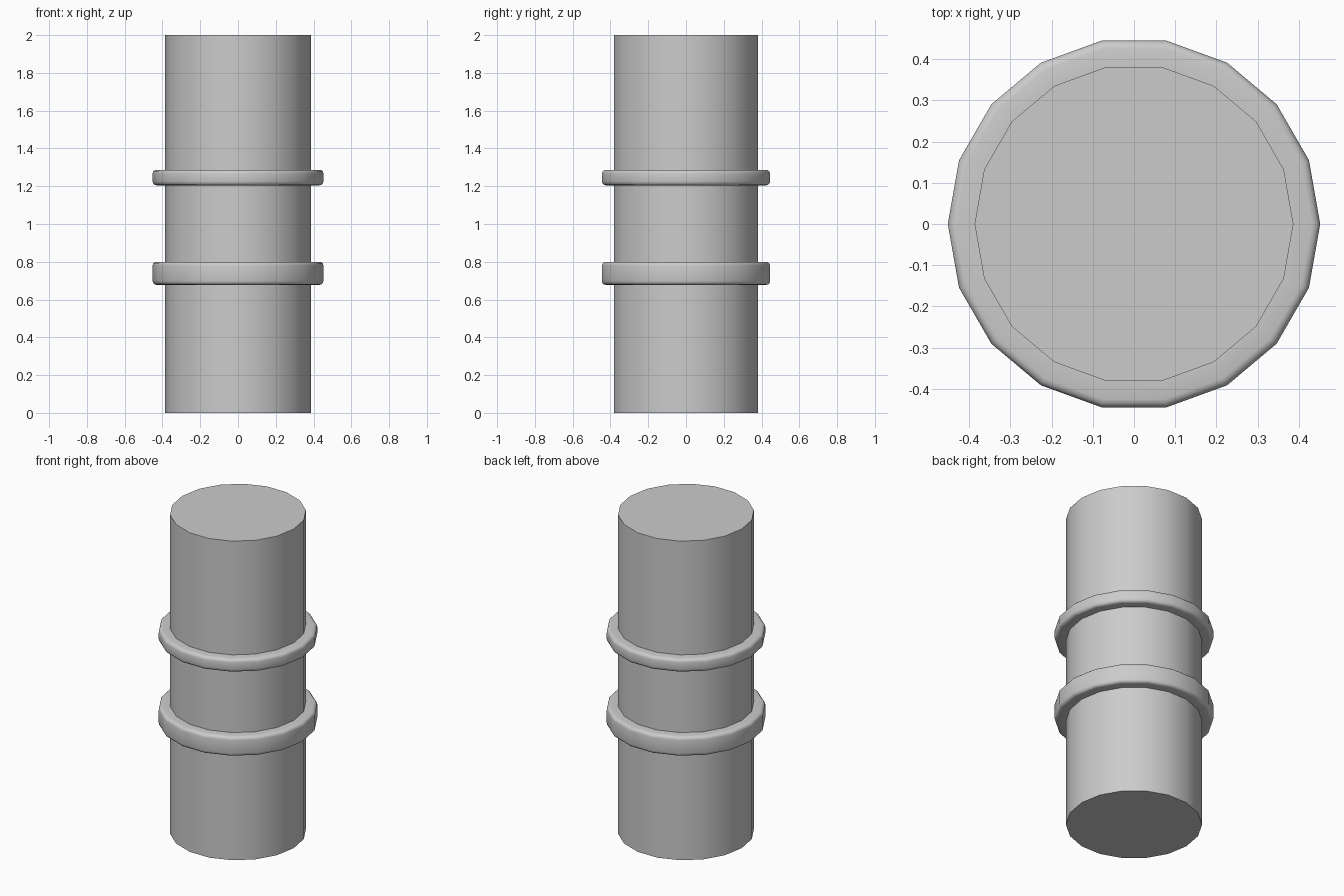
import bpy, bmesh
from math import sin, cos, pi

if "Cube" in bpy.data.objects:
    bpy.data.objects.remove(bpy.data.objects["Cube"])

SIDES = 18
PIPE_R = 0.387
COLLAR_R = 0.452


def lathe(name, profile, capped=False):
    """Revolve (radius, z) points, listed bottom to top, about the z axis."""
    bm = bmesh.new()
    rings = [[bm.verts.new((r * cos(2 * pi * i / SIDES), r * sin(2 * pi * i / SIDES), z))
              for i in range(SIDES)] for r, z in profile]
    for low, high in zip(rings, rings[1:]):
        for i in range(SIDES):
            j = (i + 1) % SIDES
            bm.faces.new((low[i], low[j], high[j], high[i]))
    if capped:
        bm.faces.new(rings[0][::-1])
        bm.faces.new(rings[-1])
    mesh = bpy.data.meshes.new(name)
    bm.to_mesh(mesh)
    bm.free()
    obj = bpy.data.objects.new(name, mesh)
    bpy.context.collection.objects.link(obj)
    bpy.ops.object.select_all(action='DESELECT')
    obj.select_set(True)
    bpy.context.view_layer.objects.active = obj
    bpy.ops.object.shade_smooth_by_angle(angle=pi / 5)
    return obj


def collar(name, z0, z1, round_r=0.02, steps=3):
    """Raised band with rounded outer edges, seated on the pipe."""
    arc = [k * pi / 2 / steps for k in range(steps + 1)]
    c = COLLAR_R - round_r
    lower = [(c + round_r * sin(a), z0 + round_r * (1 - cos(a))) for a in arc]
    upper = [(r, z0 + z1 - z) for r, z in reversed(lower)]
    return lathe(name, [(PIPE_R - 0.002, z0)] + lower + upper + [(PIPE_R - 0.002, z1)])


# Main pipe
lathe("pipe", [(PIPE_R, 0), (PIPE_R, 2)], capped=True)

# Two raised collars
collar("lower_collar", 0.678, 0.80)
collar("upper_collar", 1.205, 1.287)
